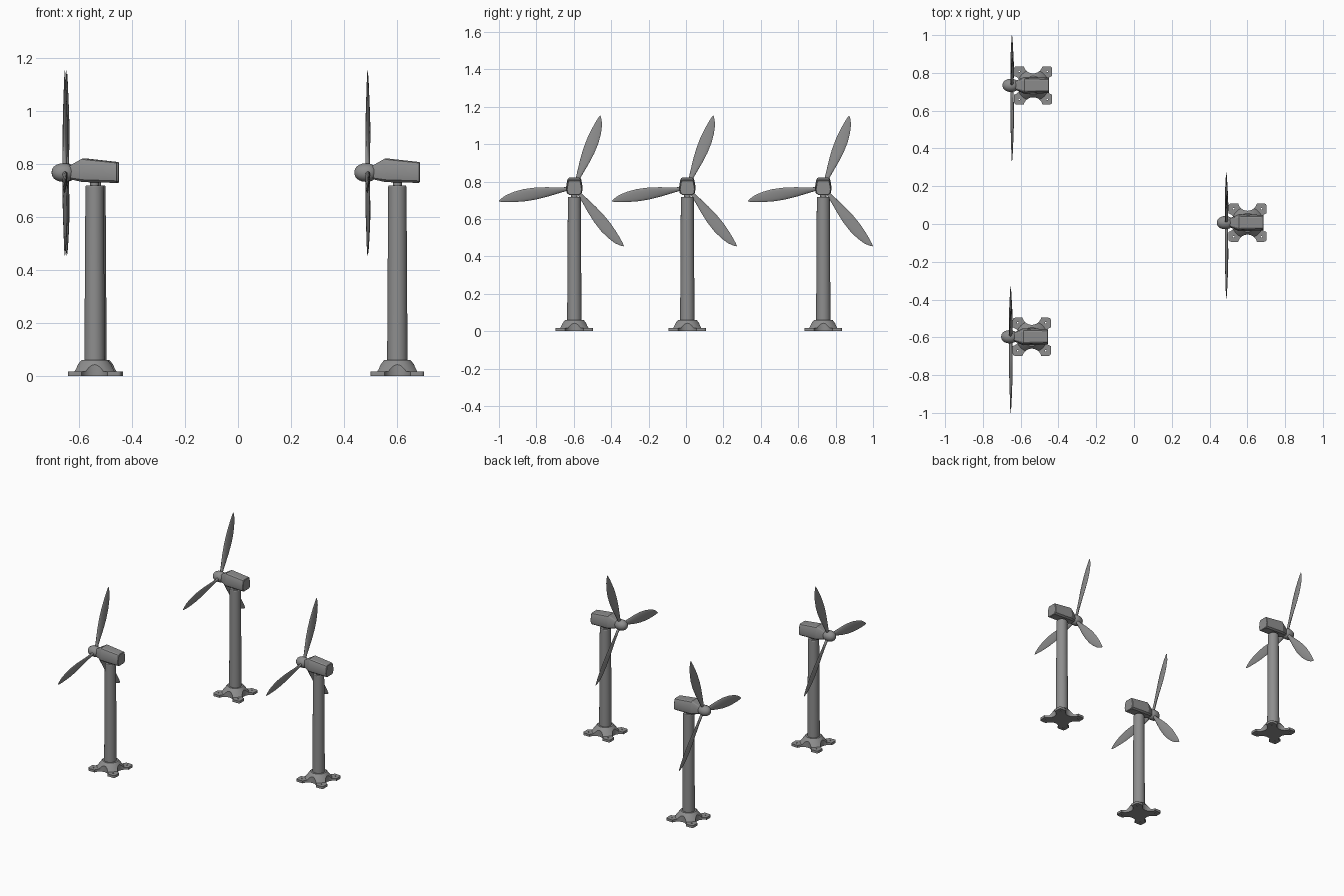
import bpy, bmesh
from math import pi, cos, sin, radians
from mathutils import Matrix

if "Cube" in bpy.data.objects:
    bpy.data.objects.remove(bpy.data.objects["Cube"])

HUB_X, HUB_Z = -0.112, 0.767
SITES = [(-0.534, 0.734), (-0.541, -0.597), (0.601, 0.007)]

# Dark grey paint for every part
paint = bpy.data.materials.new("dark_grey")
paint.diffuse_color = (0.27, 0.27, 0.27, 1)
paint.use_nodes = True
paint.node_tree.nodes["Principled BSDF"].inputs["Base Color"].default_value = paint.diffuse_color


def add_object(name, mesh, smooth=None):
    ob = bpy.data.objects.new(name, mesh)
    bpy.context.collection.objects.link(ob)
    if smooth:
        if not mesh.materials:
            mesh.materials.append(paint)
        bpy.ops.object.select_all(action='DESELECT')
        ob.select_set(True)
        bpy.context.view_layer.objects.active = ob
        bpy.ops.object.shade_smooth_by_angle(angle=radians(smooth))
    return ob


def loft(name, rings):
    """Skin a list of equal-length point rings and cap both ends."""
    bm = bmesh.new()
    loops = [[bm.verts.new(p) for p in ring] for ring in rings]
    n = len(loops[0])
    for a, b in zip(loops, loops[1:]):
        for i in range(n):
            bm.faces.new((a[i], a[(i + 1) % n], b[(i + 1) % n], b[i]))
    bm.faces.new(loops[0])
    bm.faces.new(loops[-1])
    bmesh.ops.recalc_face_normals(bm, faces=bm.faces)
    me = bpy.data.meshes.new(name)
    bm.to_mesh(me)
    bm.free()
    return me


def lathe(name, profile, n=32):
    return loft(name, [[(r * cos(2 * pi * i / n), r * sin(2 * pi * i / n), z)
                        for i in range(n)] for r, z in profile])


# Cutter: four side notches and four bolt holes of the base
bm = bmesh.new()
for k in range(4):
    rot = Matrix.Rotation(k * pi / 2, 4, 'Z')
    for x, y, r, n in ((0.114, 0, 0.051, 48), (0.074, 0.074, 0.0045, 12)):
        h = 0.3 if y == 0 else 0.1
        bmesh.ops.create_cone(bm, cap_ends=True, segments=n, radius1=r, radius2=r,
                              depth=h, matrix=rot @ Matrix.Translation((x, y, 0)))
me = bpy.data.meshes.new("base_cutter")
bm.to_mesh(me)
bm.free()
cutter = add_object("base_cutter", me)
cutter.hide_render = True


def cut(mesh):
    ob = add_object("temp", mesh)
    mod = ob.modifiers.new("cut", 'BOOLEAN')
    mod.operation, mod.solver, mod.object = 'DIFFERENCE', 'EXACT', cutter
    dg = bpy.context.evaluated_depsgraph_get()
    out = bpy.data.meshes.new_from_object(ob.evaluated_get(dg))
    out.materials.clear()
    bpy.data.objects.remove(ob)
    return out


# Base plate: rounded square with notched sides
corner, rad = 0.088, 0.013
outline = []
for k in range(4):
    for j in range(5):
        a = k * pi / 2 + j * pi / 8
        cx = corner * (1 if k in (0, 3) else -1)
        cy = corner * (1 if k in (0, 1) else -1)
        outline.append((cx + rad * cos(a), cy + rad * sin(a)))
plate = cut(loft("base_plate", [[(x, y, z) for x, y in outline] for z in (0, 0.016)]))

# Base mound: cone cut by the same notches
mound = cut(lathe("base_mound", [(0.083, 0.002), (0.083, 0.016), (0.053, 0.056), (0.049, 0.06)]))

# Tower and yaw neck
tower = lathe("tower", [(0.0385, 0.055), (0.0345, 0.714), (0.032, 0.718)])
neck = lathe("yaw_neck", [(0.017, 0.71), (0.017, 0.745)], 24)

# Nacelle: chamfered section lofted along x (x, bottom, top, half width)
rings = []
for x, lo, hi, w in ((-0.094, 0.745, 0.793, 0.023), (-0.085, 0.74, 0.798, 0.028),
                     (-0.045, 0.731, 0.821, 0.045), (0.082, 0.728, 0.807, 0.041),
                     (0.085, 0.731, 0.804, 0.038)):
    h = hi - lo
    half = [(0.65, 0), (0.9, 0.1), (1, 0.38), (0.85, 0.84), (0.76, 0.95), (0.6, 1)]
    rings.append([(x, w * u, lo + h * v) for u, v in half] +
                 [(x, -w * u, lo + h * v) for u, v in reversed(half)])
nacelle = loft("nacelle", rings)

# Spinner: rounded nose turned around the rotor axis
spinner = lathe("spinner", [(0.003, -0.162), (0.013, -0.160), (0.022, -0.154), (0.029, -0.144),
                            (0.034, -0.131), (0.035, -0.117), (0.034, -0.104), (0.029, -0.092),
                            (0.024, -0.086)])
spinner.transform(Matrix.Translation((0, 0, HUB_Z)) @ Matrix(
    ((0, 0, 1, 0), (0, 1, 0, 0), (-1, 0, 0, 0), (0, 0, 0, 1))))

# Blade: twisted lens section (radius, wide edge, straight edge, thickness, pitch)
rings = []
for r, e1, e2, t, pitch in ((0.02, 0.009, -0.009, 0.017, 25), (0.05, 0.012, -0.011, 0.016, 22),
                            (0.09, 0.019, -0.016, 0.015, 18), (0.15, 0.030, -0.023, 0.014, 14),
                            (0.21, 0.038, -0.027, 0.013, 11), (0.27, 0.040, -0.026, 0.011, 8),
                            (0.32, 0.035, -0.021, 0.009, 6), (0.365, 0.025, -0.014, 0.007, 4),
                            (0.393, 0.012, -0.008, 0.004, 3), (0.409, 0.000, -0.003, 0.002, 3)):
    mid, half, p = (e1 + e2) / 2, (e1 - e2) / 2, radians(pitch)
    ring = []
    for i in range(14):
        a = 2 * pi * i / 14
        c, d = mid + half * cos(a), t / 2 * sin(a)
        ring.append((d * cos(p) + c * sin(p), c * cos(p) - d * sin(p), r))
    rings.append(ring)
blade = loft("blade", rings)

# Place the three turbines
for n, (px, py) in enumerate(SITES, 1):
    for name, mesh, smooth in (("base_plate", plate, 30), ("base_mound", mound, 25),
                               ("tower", tower, 30), ("yaw_neck", neck, 30),
                               ("nacelle", nacelle, 20), ("spinner", spinner, 40)):
        add_object(f"{name}_{n}", mesh, smooth).location = (px, py, 0)
    for k in range(3):
        ob = add_object(f"blade_{n}_{k + 1}", blade, 50)
        ob.location = (px + HUB_X, py, HUB_Z)
        ob.rotation_euler.x = radians(-20 + 120 * k)

bpy.data.objects.remove(cutter)
